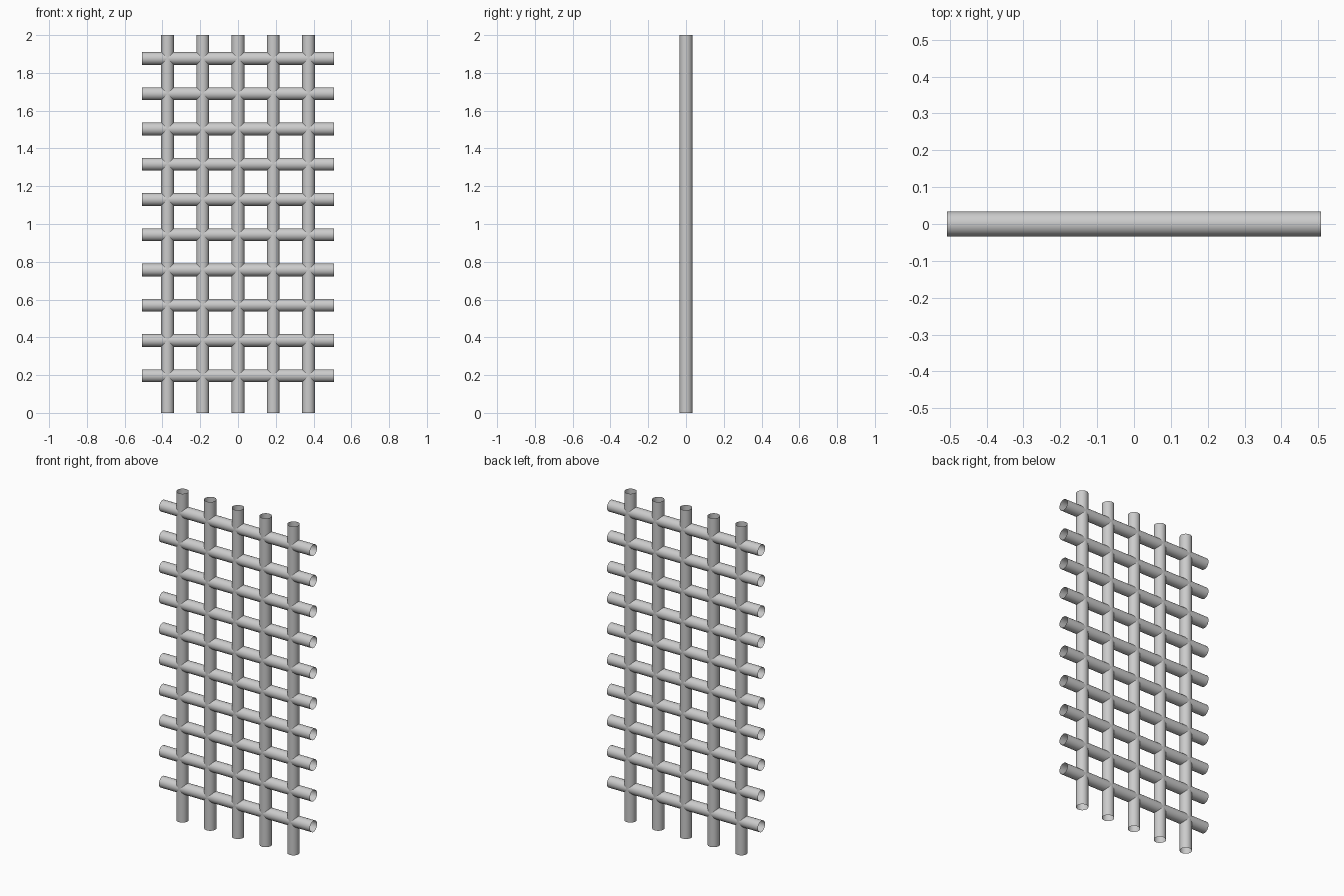
import bpy
from math import pi

if "Cube" in bpy.data.objects:
    bpy.data.objects.remove(bpy.data.objects["Cube"])

RADIUS = 0.034
PITCH = 0.1866


def tube(name, length, location, rotation=(0, 0, 0)):
    """Thin open-ended round tube, smooth shaded."""
    bpy.ops.mesh.primitive_cylinder_add(vertices=32, radius=RADIUS, depth=length,
                                        end_fill_type='NOTHING',
                                        location=location, rotation=rotation)
    ob = bpy.context.object
    ob.name = name
    bpy.ops.object.transform_apply(location=False, rotation=True, scale=True)
    bpy.ops.object.shade_smooth_by_angle()
    return ob


# Upright bars
for i in range(5):
    tube(f"vertical_bar_{i + 1}", 2.0, ((i - 2) * PITCH, 0, 1.0))

# Cross bars, sharing the same plane as the uprights
for i in range(10):
    tube(f"horizontal_bar_{i + 1}", 1.016, (0, 0, 0.197 + i * PITCH), (0, pi / 2, 0))
